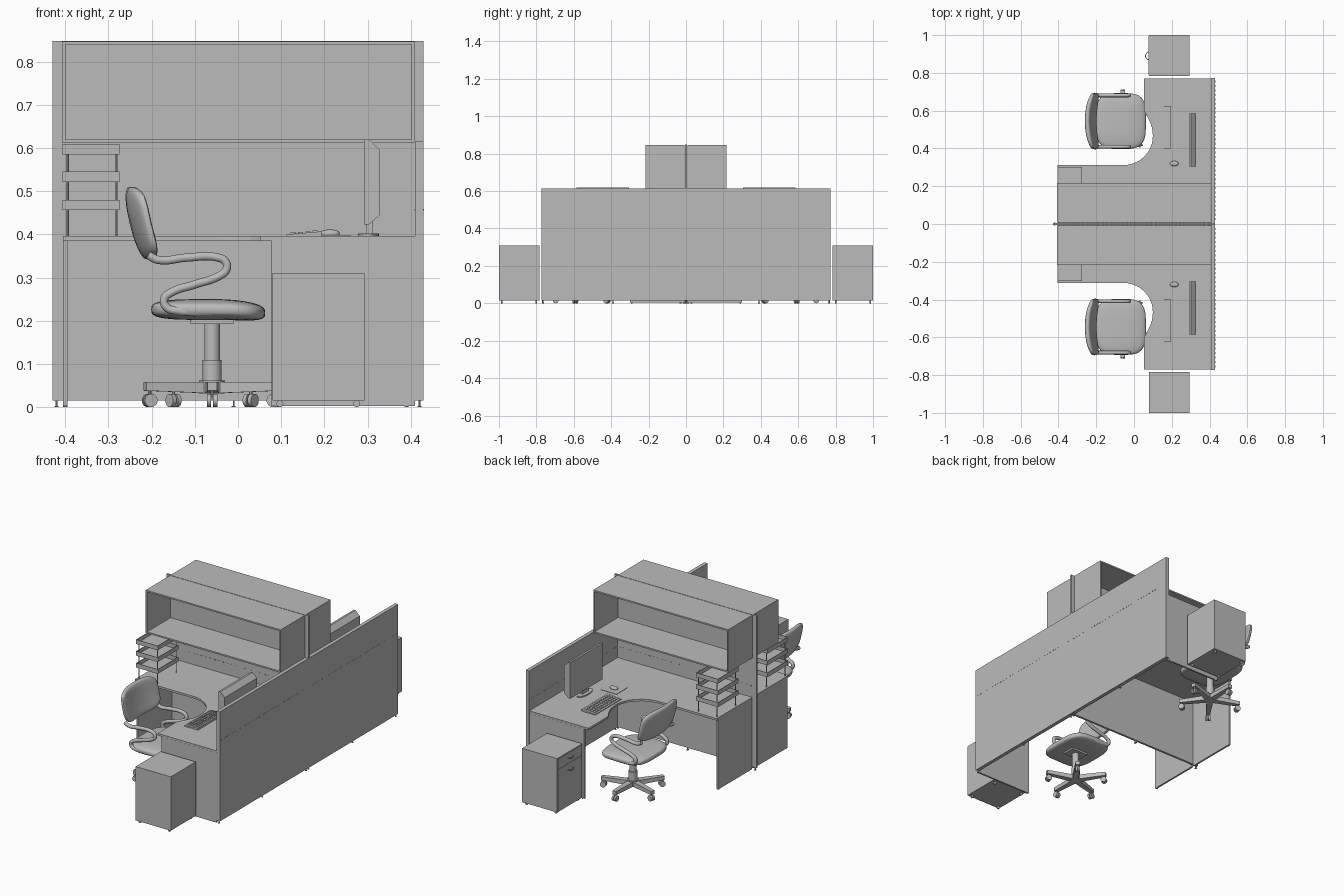
import bpy, bmesh, math
from mathutils import Matrix, Vector

cube = bpy.data.objects.get("Cube")
if cube:
    bpy.data.objects.remove(cube, do_unlink=True)

grey = bpy.data.materials.new("plain grey")
grey.use_nodes = True
grey.diffuse_color = (0.5, 0.5, 0.5, 1)
grey.node_tree.nodes["Principled BSDF"].inputs["Base Color"].default_value = (0.5, 0.5, 0.5, 1)


def finish(name, data, mirror=True, smooth=False):
    ob = bpy.data.objects.new(name, data)
    bpy.context.collection.objects.link(ob)
    data.materials.append(grey)
    if smooth:
        bpy.ops.object.select_all(action='DESELECT')
        ob.select_set(True)
        bpy.context.view_layer.objects.active = ob
        bpy.ops.object.shade_smooth_by_angle(angle=math.radians(40))
    if mirror:  # the two workstations are mirrored across the spine
        m = ob.modifiers.new("mirror", 'MIRROR')
        m.use_axis = (False, True, False)
        m.use_mirror_merge = False
    return ob


def mesh(name, bm, **kw):
    bmesh.ops.recalc_face_normals(bm, faces=bm.faces)
    me = bpy.data.meshes.new(name)
    bm.to_mesh(me)
    bm.free()
    return finish(name, me, **kw)


def add_box(bm, x, y, z):
    c = [(a[0] + a[1]) / 2 for a in (x, y, z)]
    s = [a[1] - a[0] for a in (x, y, z)]
    bmesh.ops.create_cube(bm, size=1, matrix=Matrix.Translation(c) @ Matrix.Diagonal((*s, 1)))


def boxes(name, *items, **kw):
    bm = bmesh.new()
    for it in items:
        add_box(bm, *it)
    return mesh(name, bm, **kw)


def add_cyl(bm, p, r, h, axis='Z', r2=None, n=20):
    rot = {'Z': Matrix(), 'X': Matrix.Rotation(math.pi / 2, 4, 'Y'),
           'Y': Matrix.Rotation(math.pi / 2, 4, 'X')}[axis]
    bmesh.ops.create_cone(bm, cap_ends=True, segments=n, radius1=r, radius2=r if r2 is None else r2,
                          depth=h, matrix=Matrix.Translation(p) @ rot)


def prism(name, pts, direction, **kw):
    bm = bmesh.new()
    f = bm.faces.new([bm.verts.new(p) for p in pts])
    g = bmesh.ops.extrude_face_region(bm, geom=[f])
    bmesh.ops.translate(bm, vec=direction, verts=[v for v in g['geom'] if isinstance(v, bmesh.types.BMVert)])
    return mesh(name, bm, **kw)


def tubes(name, paths, r, **kw):
    cu = bpy.data.curves.new(name, 'CURVE')
    cu.dimensions = '3D'
    cu.bevel_depth, cu.bevel_resolution, cu.resolution_u = r, 3, 8
    cu.use_fill_caps = True
    for path in paths:
        sp = cu.splines.new('BEZIER')
        sp.bezier_points.add(len(path) - 1)
        for bp, p in zip(sp.bezier_points, path):
            bp.co = p
            bp.handle_left_type = bp.handle_right_type = 'AUTO'
    return finish(name, cu, **kw)


def cushion(name, centre, half, e_plan, e_side, shape):
    # rounded pad: squared-off sphere, thin along local z
    bm = bmesh.new()
    bmesh.ops.create_uvsphere(bm, u_segments=40, v_segments=20, radius=1)
    pw = lambda v, e: math.copysign(abs(v) ** e, v)
    for v in bm.verts:
        w = math.hypot(v.co.x, v.co.y)
        a = math.atan2(v.co.y, v.co.x)
        k = pw(w, e_side)
        v.co = Vector(centre) + shape(pw(math.cos(a), e_plan) * k * half[0],
                                      pw(math.sin(a), e_plan) * k * half[1], pw(v.co.z, e_side) * half[2])
    return mesh(name, bm, smooth=True)


# Partition panels
boxes("spine_panel", ((-0.43, 0.43), (-0.006, 0.006), (0.015, 0.848)), mirror=False)
boxes("long_side_panel", ((0.41, 0.43), (-0.772, 0.772), (0.015, 0.615)), mirror=False)
bm = bmesh.new()
for i in range(32):  # slotted rail lines along the panels
    y = 0.02 + i * 0.0235
    add_box(bm, (0.409, 0.431), (y, y + 0.011), (0.455, 0.459))
    x = -0.40 + i * 0.0255
    add_box(bm, (x, x + 0.012), (0, 0.007), (0.455, 0.459))
mesh("panel_slots", bm)

# Worktop with the curved inner corner, and its supports
z0 = 0.385
plan = [(-0.405, 0.006), (-0.405, 0.312), (-0.04, 0.312), (-0.005, 0.32), (0.03, 0.337), (0.06, 0.362),
        (0.082, 0.392), (0.096, 0.43), (0.1, 0.468), (0.095, 0.51), (0.083, 0.545), (0.067, 0.575),
        (0.052, 0.6), (0.052, 0.77), (0.41, 0.77), (0.41, 0.006)]
prism("worktop", [(x, y, z0) for x, y in plan], (0, 0, 0.011))
boxes("return_end_panel", ((-0.405, -0.395), (0.006, 0.30), (0.003, z0)))
boxes("desk_end_panel", ((0.077, 0.41), (0.761, 0.7705), (0.003, z0)))

# Open overhead cabinet
X, Y, Z, t = (-0.407, 0.41), (0.007, 0.217), (0.612, 0.847), 0.008
boxes("overhead_cabinet",
      (X, Y, (Z[0], Z[0] + t)), (X, Y, (Z[1] - t, Z[1])),
      ((X[0], X[0] + t), Y, Z), ((X[1] - t, X[1]), Y, Z), (X, (0.007, 0.013), Z))

# Levelling feet
bm = bmesh.new()
for x, y in [(0.42, 0.765), (0.42, 0.39), (0.42, 0.01), (-0.42, 0.003), (-0.01, 0.003),
             (-0.40, 0.29), (-0.40, 0.03), (0.09, 0.765), (0.39, 0.765)]:
    add_cyl(bm, (x, y, 0.009), 0.002, 0.014, n=8)
    add_cyl(bm, (x, y, 0.0015), 0.005, 0.003, n=10)
mesh("levelling_feet", bm)

# Drawer pedestal
boxes("pedestal", ((0.08, 0.293), (0.784, 1.0), (0.015, 0.31)))
boxes("drawer_fronts", ((0.077, 0.081), (0.788, 0.996), (0.252, 0.306)),
      ((0.077, 0.081), (0.788, 0.996), (0.02, 0.248)), mirror=False)
tubes("drawer_handles", [[(0.079, 0.868, z), (0.066, 0.877, z), (0.061, 0.89, z), (0.066, 0.903, z),
                          (0.079, 0.912, z)] for z in (0.28, 0.215)], 0.002, mirror=False)
bm = bmesh.new()
for x in (0.097, 0.275):
    for y in (0.80, 0.985):
        add_cyl(bm, (x, y, 0.008), 0.008, 0.008, 'Y', n=14)
mesh("pedestal_casters", bm)

# Letter trays on thin legs
bm = bmesh.new()
tx, ty = (-0.406, -0.274), (0.125, 0.303)
for z in (0.456, 0.521, 0.585):
    h = (z, z + 0.024)
    add_box(bm, tx, ty, (z, z + 0.003))
    add_box(bm, (tx[0], tx[0] + 0.003), ty, h)
    add_box(bm, (tx[1] - 0.003, tx[1]), ty, h)
    add_box(bm, tx, (ty[0], ty[0] + 0.003), h)
    add_box(bm, tx, (ty[1] - 0.003, ty[1]), h)
for x in (-0.394, -0.281):
    for y in (0.133, 0.295):
        add_cyl(bm, (x, y, 0.495), 0.0025, 0.2, n=8)
mesh("letter_trays", bm)

# Monitor, keyboard, mouse
prism("monitor", [(x, 0.305, z) for x, z in [(0.292, 0.423), (0.292, 0.62), (0.303, 0.62), (0.329, 0.595),
                                             (0.329, 0.445), (0.303, 0.423)]], (0, 0.28, 0))
bm = bmesh.new()
add_cyl(bm, (0, 0, 0.399), 1, 0.006, n=32)
for v in bm.verts:
    v.co.x, v.co.y = 0.302 + 0.024 * v.co.x, 0.445 + 0.06 * v.co.y
add_box(bm, (0.298, 0.312), (0.42, 0.47), (0.40, 0.43))
mesh("monitor_stand", bm)
prism("keyboard", [(x, 0.4, z) for x, z in [(0.112, 0.396), (0.112, 0.4), (0.195, 0.407), (0.195, 0.396)]],
      (0, 0.225, 0))
bm = bmesh.new()
for i in range(4):
    for j in range(12):
        x, y = 0.122 + i * 0.017, 0.41 + j * 0.0172
        z = 0.401 + i * 0.0015
        add_box(bm, (x, x + 0.012), (y, y + 0.013), (z, z + 0.003))
mesh("keys", bm)
boxes("mouse_pad", ((0.165, 0.26), (0.27, 0.365), (0.395, 0.398)))
cushion("mouse", (0.213, 0.32, 0.402), (0.022, 0.013, 0.009), 0.8, 0.8, lambda a, b, c: Vector((a, b, c)))

# Task chair: pads
cx, cy = -0.06, 0.545
cushion("chair_seat", (-0.069, cy, 0.222), (0.132, 0.148, 0.024), 0.55, 0.6,
        lambda a, b, c: Vector((a, b, c + 0.004 - 0.25 * max(a - 0.03, 0) ** 1.5)))
cushion("chair_back", (-0.234, cy, 0.426), (0.15, 0.084, 0.017), 0.5, 0.6,
        lambda a, b, c: Vector((c - 0.24 * b + 1.2 * a * a + 0.9 * b * b, a, b)))

# Looping arm tubes that carry the backrest
loop = [(-0.208, 0.352), (-0.185, 0.341), (-0.12, 0.346), (-0.05, 0.347), (-0.029, 0.337), (-0.027, 0.318),
        (-0.045, 0.303), (-0.10, 0.284), (-0.155, 0.265), (-0.171, 0.25), (-0.165, 0.231), (-0.14, 0.223),
        (-0.06, 0.22)]
tubes("chair_arms", [[(x, cy + s * 0.136, z) for x, z in loop] for s in (-1, 1)], 0.010)

# Chair column, five legs and casters
bm = bmesh.new()
add_cyl(bm, (cx, cy, 0.15), 0.018, 0.10)
add_cyl(bm, (cx, cy, 0.074), 0.022, 0.07)
add_cyl(bm, (cx, cy, 0.047), 0.03, 0.03)
add_box(bm, (cx - 0.05, cx + 0.05), (cy - 0.035, cy + 0.035), (0.192, 0.204))
mesh("chair_column", bm, smooth=True)
legs, wheels = bmesh.new(), bmesh.new()
for k in range(5):
    turn = Matrix.Translation((cx, cy, 0)) @ Matrix.Rotation(math.radians(90 + 72 * k), 4, 'Z')
    leg = bmesh.ops.create_cube(legs, size=1)['verts']
    for v in leg:  # leg tapers towards its tip
        tip = v.co.x > 0
        w = 0.022 if tip else 0.034
        v.co = turn @ Vector((0.163 if tip else 0.01, v.co.y * w,
                              0.058 if v.co.z > 0 else (0.038 if tip else 0.032)))
    for s in (-1, 1):
        n = len(wheels.verts)
        add_cyl(wheels, (0.152, s * 0.007, 0.0155), 0.0155, 0.010, 'Y', n=18)
        wheels.verts.ensure_lookup_table()
        bmesh.ops.transform(wheels, matrix=turn, verts=wheels.verts[n:])
    n = len(wheels.verts)
    add_cyl(wheels, (0.152, 0, 0.03), 0.004, 0.03, n=8)
    wheels.verts.ensure_lookup_table()
    bmesh.ops.transform(wheels, matrix=turn, verts=wheels.verts[n:])
mesh("chair_legs", legs)
mesh("chair_casters", wheels, smooth=True)
